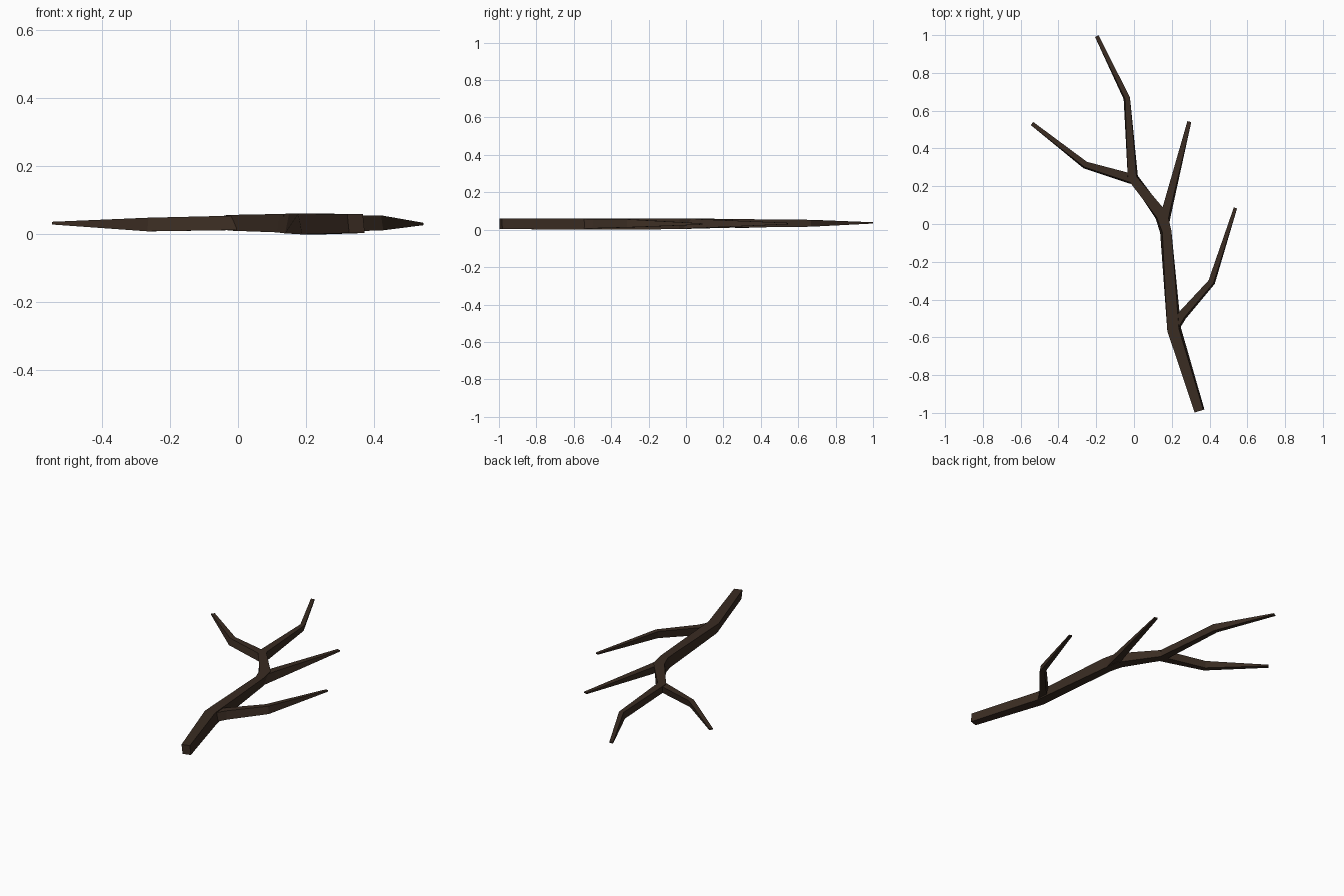
import bpy, bmesh
from mathutils import Vector

if "Cube" in bpy.data.objects:
    bpy.data.objects.remove(bpy.data.objects["Cube"])

bark = bpy.data.materials.new("dark_brown_bark")
bark.diffuse_color = (0.042, 0.025, 0.016, 1.0)
bark.use_nodes = True
bark.node_tree.nodes["Principled BSDF"].inputs["Base Color"].default_value = bark.diffuse_color


def limb(name, points):
    """Sweep a four-sided section along points of (x, y, z low, z high, width, lean).
    Lean shifts the lower edge to the right of travel, the upper edge to the left."""
    centres = [Vector(p[:2]) for p in points]
    bm = bmesh.new()
    rings = []
    for i, (x, y, low, high, width, lean) in enumerate(points):
        before = (centres[i] - centres[i - 1]).normalized() if i else None
        after = (centres[i + 1] - centres[i]).normalized() if i + 1 < len(points) else None
        before, after = before or after, after or before
        tangent = (before + after).normalized()
        side = Vector((tangent.y, -tangent.x))
        half = width / 2 / max(tangent.dot(after), 0.7)   # mitred bend
        shift = abs(lean)
        right_low, left_low = half - max(-lean, 0), -half + max(lean, 0)
        right_high, left_high = half - max(lean, 0), -half + max(-lean, 0)
        section = [(right_low, low), (right_high, high), (left_high, high), (left_low, low)]
        rings.append([bm.verts.new((x + side.x * s, y + side.y * s, z)) for s, z in section])
    for a, b in zip(rings, rings[1:]):
        for k in range(4):
            n = (k + 1) % 4
            bm.faces.new((a[k], a[n], b[n], b[k]))
    bm.faces.new(rings[0])
    bm.faces.new(rings[-1])
    bmesh.ops.recalc_face_normals(bm, faces=bm.faces)
    mesh = bpy.data.meshes.new(name)
    bm.to_mesh(mesh)
    bm.free()
    mesh.materials.append(bark)
    obj = bpy.data.objects.new(name, mesh)
    bpy.context.collection.objects.link(obj)
    return obj


# main stem, running from the cut end to the far tip
limb("main_stem", [
    (0.347, -0.990, 0.004, 0.060, 0.054, 0.006),
    (0.213, -0.560, 0.000, 0.061, 0.074, 0.012),
    (0.168, -0.040, 0.003, 0.061, 0.060, -0.012),
    (0.145, 0.045, 0.006, 0.060, 0.068, -0.008),
    (-0.006, 0.245, 0.011, 0.057, 0.054, 0.008),
    (-0.038, 0.665, 0.016, 0.053, 0.034, -0.008),
    (-0.197, 0.995, 0.033, 0.040, 0.021, 0.0),
])

# lower side shoot with one bend
limb("lower_side_shoot", [
    (0.212, -0.545, 0.006, 0.057, 0.060, 0.008),
    (0.255, -0.485, 0.007, 0.056, 0.050, 0.010),
    (0.411, -0.308, 0.012, 0.056, 0.037, 0.008),
    (0.537, 0.085, 0.027, 0.034, 0.018, 0.0),
])

# straight middle shoot
limb("middle_shoot", [
    (0.158, -0.010, 0.006, 0.057, 0.050, 0.008),
    (0.176, 0.080, 0.009, 0.056, 0.052, 0.010),
    (0.293, 0.542, 0.029, 0.037, 0.021, 0.0),
])

# upper left shoot with one bend
limb("left_shoot", [
    (0.010, 0.230, 0.013, 0.055, 0.050, -0.006),
    (-0.050, 0.250, 0.012, 0.054, 0.052, -0.008),
    (-0.258, 0.312, 0.009, 0.049, 0.038, -0.008),
    (-0.540, 0.532, 0.029, 0.037, 0.021, 0.0),
])
